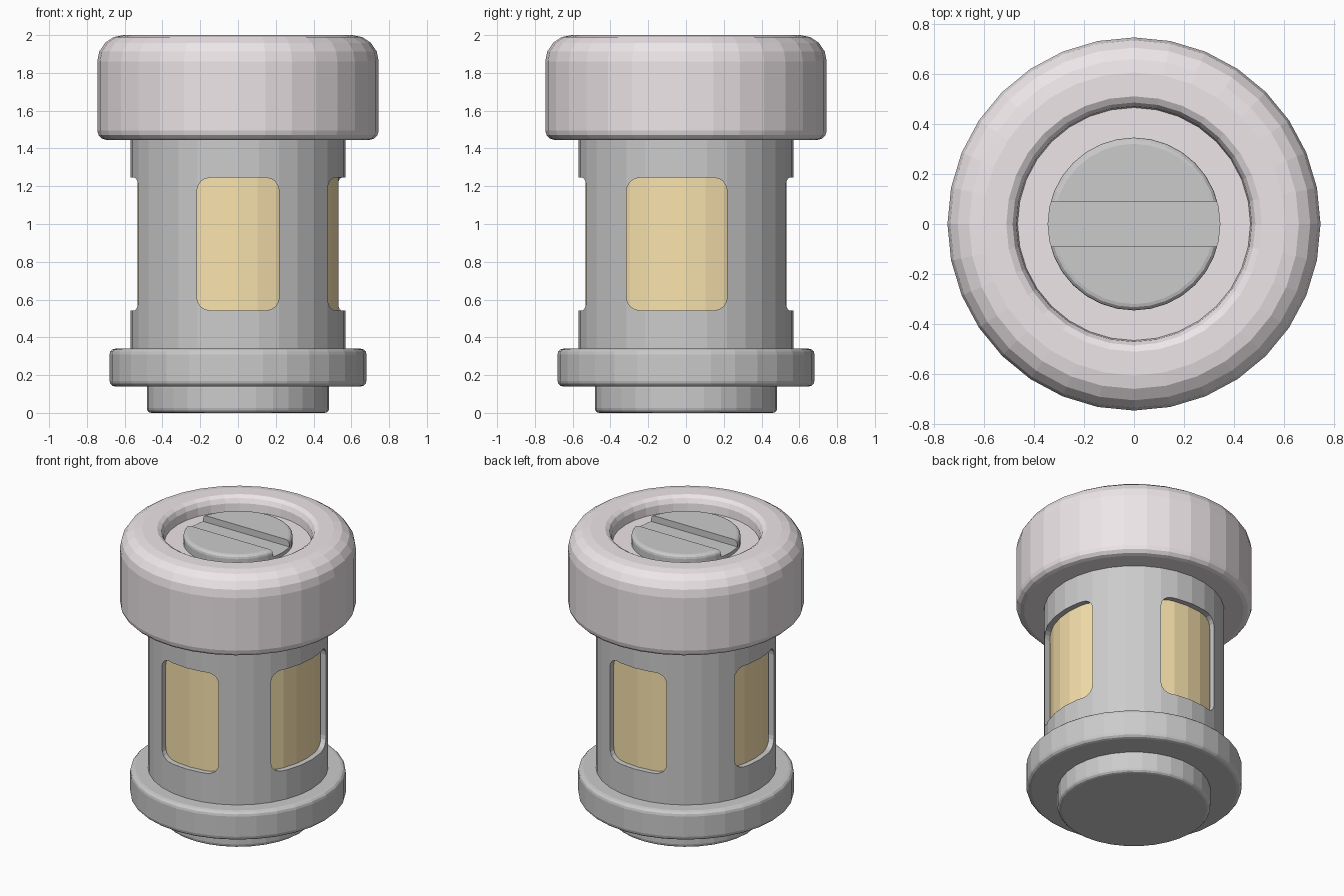
import bpy, bmesh
from math import sin, cos, pi, radians

if "Cube" in bpy.data.objects:
    bpy.data.objects.remove(bpy.data.objects["Cube"])

SIDES = 32


def material(name, rgb):
    m = bpy.data.materials.new(name)
    m.diffuse_color = (*rgb, 1)
    m.use_nodes = True
    m.node_tree.nodes["Principled BSDF"].inputs["Base Color"].default_value = m.diffuse_color
    return m


def make_object(name, bm, mat=None):
    bmesh.ops.recalc_face_normals(bm, faces=bm.faces)
    me = bpy.data.meshes.new(name)
    bm.to_mesh(me)
    bm.free()
    ob = bpy.data.objects.new(name, me)
    bpy.context.collection.objects.link(ob)
    if mat:
        me.materials.append(mat)
    return ob


def arc(cx, cz, r, a0, a1, steps=3):
    """Points along an arc in the profile plane, angles in degrees."""
    angles = [radians(a0 + (a1 - a0) * i / steps) for i in range(steps + 1)]
    return [(cx + r * cos(a), cz + r * sin(a)) for a in angles]


def lathe(name, profile, mat=None, ring=False):
    """Turn a profile round z; a ring closes on itself, otherwise the ends are capped."""
    bm = bmesh.new()
    rows = [[bm.verts.new((r * cos(2 * pi * i / SIDES), r * sin(2 * pi * i / SIDES), z))
             for i in range(SIDES)] for r, z in profile]
    pairs = list(zip(rows, rows[1:])) + ([(rows[-1], rows[0])] if ring else [])
    for a, b in pairs:
        for i in range(SIDES):
            j = (i + 1) % SIDES
            bm.faces.new((a[i], a[j], b[j], b[i]))
    if not ring:
        bm.faces.new(rows[0])
        bm.faces.new(rows[-1])
    return make_object(name, bm, mat)


def disc(name, r, z0, z1, bevel, mat=None):
    """Round slab with softened rims."""
    return lathe(name, arc(r - bevel, z0 + bevel, bevel, -90, 0)
                 + arc(r - bevel, z1 - bevel, bevel, 0, 90), mat)


def window_cutter(angle, u0, u1, z0, z1, r):
    """Rounded rectangle pushed outward through the wall at the given angle."""
    outline = (arc(u1 - r, z1 - r, r, 0, 90, 4) + arc(u0 + r, z1 - r, r, 90, 180, 4)
               + arc(u0 + r, z0 + r, r, 180, 270, 4) + arc(u1 - r, z0 + r, r, 270, 360, 4))
    c, s = cos(angle), sin(angle)
    bm = bmesh.new()
    near, far = [[bm.verts.new((c * d - s * u, s * d + c * u, z)) for u, z in outline]
                 for d in (0.4, 0.8)]
    bm.faces.new(near)
    bm.faces.new(far)
    for i in range(len(outline)):
        j = (i + 1) % len(outline)
        bm.faces.new((near[i], near[j], far[j], far[i]))
    return make_object("window_cutter", bm)


def cut(ob, cutter):
    cutter.hide_render = True
    mod = ob.modifiers.new("cut", 'BOOLEAN')
    mod.operation = 'DIFFERENCE'
    mod.solver = 'EXACT'
    mod.object = cutter
    bpy.context.view_layer.objects.active = ob
    bpy.ops.object.modifier_apply(modifier=mod.name)
    bpy.data.objects.remove(cutter)


gold = material("gold", (0.95, 0.77, 0.42))
pink_grey = material("pink_grey", (0.85, 0.79, 0.81))

# Foot and flange
disc("foot", 0.483, 0.0, 0.16, 0.025)
disc("flange", 0.68, 0.14, 0.34, 0.03)

# Tubular body with four windows, the one on the right wider towards the front
body = lathe("body", [(0.569, 0.32), (0.569, 1.47), (0.5, 1.47), (0.5, 0.32)], ring=True)
for k in range(4):
    cut(body, window_cutter(k * pi / 2, -0.315 if k == 0 else -0.218, 0.218,
                            0.543, 1.245, 0.07))

# Gold core seen through the windows
lathe("core", [(0.532, 0.45), (0.532, 1.35)], gold)

# Rounded cap with a recessed top
lathe("cap", arc(0.695, 1.495, 0.05, -90, 0) + arc(0.605, 1.86, 0.14, 0, 90, 4)
      + [(0.51, 2.0), (0.485, 1.985), (0.47, 1.955), (0.465, 1.9)], pink_grey)

# Slotted screw in the recess
screw = disc("screw", 0.345, 1.85, 1.97, 0.025)
bm = bmesh.new()
bmesh.ops.create_cube(bm, size=1)
for v in bm.verts:
    v.co = (v.co.x * 1.0, v.co.y * 0.18, 1.965 + v.co.z * 0.08)
cut(screw, make_object("slot_cutter", bm))
